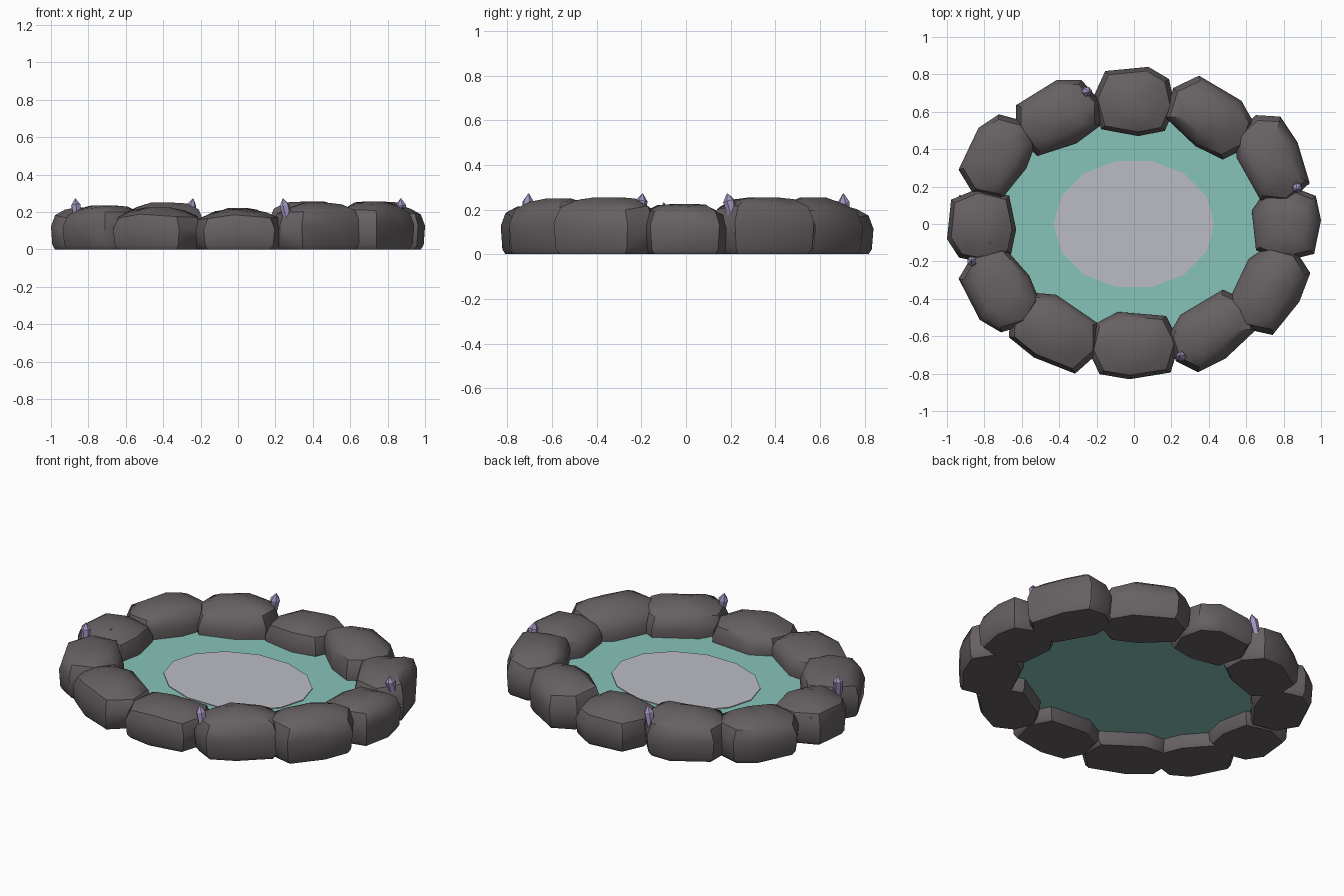
import bpy, bmesh, math, random
from mathutils import Vector, Matrix

if "Cube" in bpy.data.objects:
    bpy.data.objects.remove(bpy.data.objects["Cube"])

random.seed(4)


def material(name, rgb):
    m = bpy.data.materials.new(name)
    m.diffuse_color = (*rgb, 1)
    m.use_nodes = True
    m.node_tree.nodes["Principled BSDF"].inputs["Base Color"].default_value = m.diffuse_color
    return m


ROCK = material("dark stone", (0.135, 0.118, 0.124))
WATER = material("teal water", (0.24, 0.55, 0.48))
PALE = material("pale lilac grey", (0.50, 0.50, 0.56))
CRYSTAL = material("violet crystal", (0.36, 0.30, 0.52))
SPARK = material("white sparkle", (0.8, 0.8, 0.85))


def finish(bm, name, mat, smooth=None):
    bmesh.ops.recalc_face_normals(bm, faces=bm.faces)
    me = bpy.data.meshes.new(name)
    bm.to_mesh(me)
    bm.free()
    me.materials.append(mat)
    if smooth:
        me.shade_smooth()
        me.set_sharp_from_angle(angle=math.radians(smooth))
    ob = bpy.data.objects.new(name, me)
    bpy.context.collection.objects.link(ob)
    return ob


def loft(bm, rings):
    """Skin a stack of equal point rings and cap both ends."""
    loops = [[bm.verts.new(p) for p in r] for r in rings]
    n = len(loops[0])
    for a, b in zip(loops, loops[1:]):
        for i in range(n):
            j = (i + 1) % n
            bm.faces.new((a[i], a[j], b[j], b[i]))
    bm.faces.new(loops[0][::-1])
    bm.faces.new(loops[-1])


# Boulder: one irregular outline, stacked in rounded layers
OUTLINE = [(1, -.15), (.85, .65), (.35, 1), (-.7, .88), (-1, .1),
           (-.8, -.8), (.1, -1), (.75, -.85)]
LAYERS = [(0, .88), (.1, .96), (.55, 1), (.82, .88), (.95, .6), (1, .25)]


def boulder(name, x, y, turn, a, b, h, flip):
    place = Matrix.Translation((x, y, 0)) @ Matrix.Rotation(math.radians(turn), 4, 'Z')
    wob = [random.uniform(-.08, .04) for _ in OUTLINE]
    bm = bmesh.new()
    rings = []
    for t, s in LAYERS:
        w = 1 if .5 < t < 1 else 0
        rings.append([place @ Vector((u * a * s * flip, v * b * s, h * (t + w * k)))
                      for (u, v), k in zip(OUTLINE, wob)])
    loft(bm, rings)
    finish(bm, name, ROCK, 40)


# x, y, turn, half length, half depth, height, mirror
BOULDERS = [
    (0, .655, 0, .22, .185, .22, 1),
    (-.41, .575, 27, .24, .175, .25, 1),
    (-.73, .36, 60, .235, .165, .235, 1),
    (-.815, -.01, 90, .20, .185, .225, -1),
    (-.72, -.35, 122, .235, .175, .235, -1),
    (-.425, -.575, -30, .26, .175, .225, -1),
    (0, -.65, 0, .245, .18, .215, -1),
    (.415, -.57, 35, .25, .165, .25, -1),
    (.72, -.35, 60, .25, .175, .255, 1),
    (.815, 0, 90, .20, .185, .225, 1),
    (.735, .345, 115, .25, .165, .255, 1),
    (.405, .57, -35, .25, .17, .255, 1),
]
for i, spec in enumerate(BOULDERS):
    boulder(f"boulder_{i + 1}", *spec)


# Pool surface and pale centre plate
def ellipse(name, rx, ry, z0, z1, sides, mat):
    ring = [(rx * math.cos(i * math.tau / sides), ry * math.sin(i * math.tau / sides))
            for i in range(sides)]
    bm = bmesh.new()
    loft(bm, [[(x, y, z) for x, y in ring] for z in (z0, z1)])
    finish(bm, name, mat)


ellipse("pool_water", .75, .61, .075, .08, 28, WATER)
ellipse("pool_centre", .43, .345, .08, .085, 14, PALE)


# Crystals: six-sided shafts with pointed tips
def crystal(name, base, tip):
    base, tip = Vector(base), Vector(tip)
    axis = tip - base
    rot = axis.to_track_quat('Z', 'Y').to_matrix()
    bm = bmesh.new()
    loft(bm, [[base + axis * t + rot @ Vector((r * math.cos(k * math.pi / 3),
                                               r * math.sin(k * math.pi / 3), 0))
               for k in range(6)]
              for t, r in ((0, .019), (.75, .027), (1, .002))])
    finish(bm, name, CRYSTAL)


crystal("crystal_front", (.275, -.715, .12), (.24, -.705, .272))
crystal("crystal_back", (-.275, .715, .12), (-.24, .705, .272))
crystal("crystal_right", (.88, .215, .14), (.87, .185, .272))
crystal("crystal_left", (-.86, -.21, .14), (-.87, -.195, .272))

# Tiny sparkles on the stones
for i, p in enumerate([(.255, -.72, .11), (-.645, .555, .16),
                       (-.77, -.1, .225), (-.93, .15, .17), (.93, .215, .1)]):
    bm = bmesh.new()
    bmesh.ops.create_icosphere(bm, subdivisions=1, radius=.007,
                               matrix=Matrix.Translation(p))
    finish(bm, f"sparkle_{i + 1}", SPARK)
